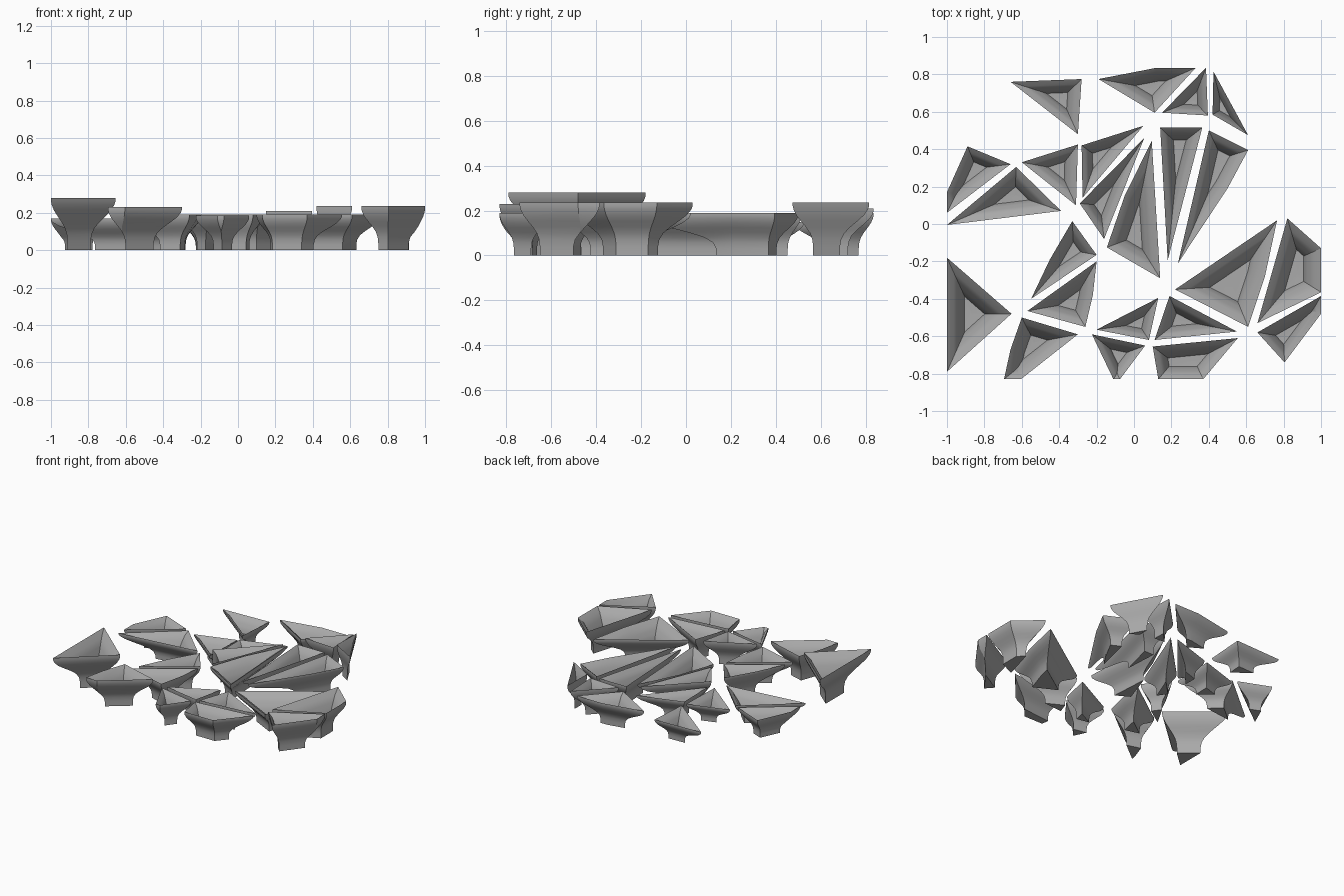
import bpy, bmesh, math
from mathutils import Vector

if "Cube" in bpy.data.objects:
    bpy.data.objects.remove(bpy.data.objects["Cube"])

gray = bpy.data.materials.new("stone gray")
gray.diffuse_color = (0.4, 0.4, 0.4, 1)
gray.use_nodes = True
gray.node_tree.nodes["Principled BSDF"].inputs["Base Color"].default_value = gray.diffuse_color

# Side profile (inset fraction, height fraction): foot, flare, lip, then the bowl
OUTER = [(1, 0), (1, .16), (.96, .3), (.85, .42), (.64, .54), (.4, .65),
         (.18, .76), (.04, .87), (0, .94), (0, 1)]
BOWL = [(.42, .87), (.66, .71), (.84, .59), (.98, .45), (1.08, .3)]


def cross(a, b):
    return a.x * b.y - a.y * b.x


def half_planes(poly):
    planes = []
    for a, b in zip(poly, poly[1:] + poly[:1]):
        t = (b - a).normalized()
        n = Vector((-t.y, t.x))
        planes.append((n, n.dot(a)))
    return planes


def clip(poly, planes, d):
    """Part of a convex polygon lying at least d inside every edge."""
    for n, c in planes:
        out = []
        for a, b in zip(poly, poly[1:] + poly[:1]):
            da, db = n.dot(a) - c - d, n.dot(b) - c - d
            if da >= 0:
                out.append(a)
            if da * db < 0:
                out.append(a.lerp(b, da / (da - db)))
        poly = out
        if not poly:
            break
    return poly


def inset(poly, planes, d):
    """Inset that keeps the point count, merging corners where edges vanish."""
    if d < 1e-6:
        return poly
    region = clip(poly, planes, d)
    ring = []
    for i in range(len(poly)):
        (n1, c1), (n2, c2) = planes[i - 1], planes[i]
        k = cross(n1, n2)
        p = Vector(((c1 + d) * n2.y - (c2 + d) * n1.y,
                    (c2 + d) * n1.x - (c1 + d) * n2.x)) / k
        ring.append(min(region, key=lambda q: (q - p).length).copy())
    return ring


def planter(name, h, pts):
    poly = [Vector(p) for p in pts]
    if sum(cross(a, b) for a, b in zip(poly, poly[1:] + poly[:1])) < 0:
        poly.reverse()
    planes = half_planes(poly)
    lo, hi = 0, 1
    for _ in range(40):  # largest possible inset
        mid = (lo + hi) / 2
        lo, hi = (mid, hi) if clip(poly, planes, mid) else (lo, mid)
    r = lo
    d = min(.088, .65 * r)
    steps = [(f * d, z * h) for f, z in OUTER + BOWL] + [(.97 * r, .29 * h)]
    bm = bmesh.new()
    rings = [[bm.verts.new((p.x, p.y, z)) for p in inset(poly, planes, o)]
             for o, z in steps]
    n = len(poly)
    for a, b in zip(rings, rings[1:]):
        for i in range(n):
            j = (i + 1) % n
            bm.faces.new((a[i], a[j], b[j], b[i]))
    bm.faces.new(rings[0][::-1])
    bm.faces.new(rings[-1])
    bmesh.ops.remove_doubles(bm, verts=bm.verts, dist=1e-4)
    bmesh.ops.recalc_face_normals(bm, faces=bm.faces)
    me = bpy.data.meshes.new(name)
    bm.to_mesh(me)
    bm.free()
    me.materials.append(gray)
    ob = bpy.data.objects.new(name, me)
    bpy.context.collection.objects.link(ob)
    ob.select_set(True)
    bpy.context.view_layer.objects.active = ob


# Planters: name, height, rim outline
planter("left_tall_planter", .28, [(-1, -.18), (-.655, -.48), (-1, -.79)])
planter("front_left_planter", .23, [(-.695, -.83), (-.66, -.67), (-.60, -.5), (-.3, -.59), (-.605, -.83)])
planter("left_inner_planter", .19, [(-.57, -.465), (-.2, -.2), (-.22, -.38), (-.26, -.55)])
planter("left_slim_planter", .19, [(-.55, -.4), (-.45, -.19), (-.33, .015), (-.2, -.165)])
planter("front_middle_planter", .19, [(-.2, -.565), (.13, -.395), (.08, -.62)])
planter("front_small_planter", .185, [(-.225, -.59), (.06, -.65), (-.075, -.83), (-.11, -.83)])
planter("front_wide_planter", .19, [(.1, -.655), (.555, -.61), (.37, -.83), (.13, -.83)])
planter("front_inner_planter", .19, [(.19, -.385), (.55, -.575), (.11, -.62)])
planter("right_large_planter", .19, [(.22, -.35), (.765, .02), (.7, -.28), (.61, -.55)])
planter("right_edge_planter", .235, [(.82, .03), (1, -.13), (1, -.365), (.66, -.53)])
planter("front_right_planter", .235, [(.66, -.58), (1, -.385), (1, -.48), (.805, -.74)])
planter("center_right_planter", .19, [(.4, .5), (.61, .395), (.5, .19), (.235, -.21)])
planter("center_back_planter", .19, [(.14, .515), (.365, .515), (.18, -.195)])
planter("center_planter", .19, [(.095, .445), (.14, -.29), (-.145, -.125), (-.05, .15)])
planter("center_slim_planter", .19, [(.055, .46), (-.29, .11), (-.16, -.08)])
planter("center_left_planter", .15, [(.05, .525), (-.28, .42), (-.275, .14)])
planter("left_back_planter", .14, [(-.3, .425), (-.6, .33), (-.31, .1)])
planter("left_outer_planter", .17, [(-.89, .415), (-.66, .32), (-1, .06), (-1, .17)])
planter("left_wide_planter", .17, [(-1, -.005), (-.63, .305), (-.39, .07)])
planter("back_left_planter", .15, [(-.66, .76), (-.28, .775), (-.3, .48)])
planter("back_wide_planter", .19, [(-.19, .775), (.12, .835), (.33, .835), (.11, .595)])
planter("back_small_planter", .21, [(.385, .835), (.395, .58), (.15, .595)])
planter("back_sliver_planter", .235, [(.425, .815), (.61, .475), (.42, .585)])

bpy.ops.object.shade_smooth_by_angle(angle=math.radians(30))
